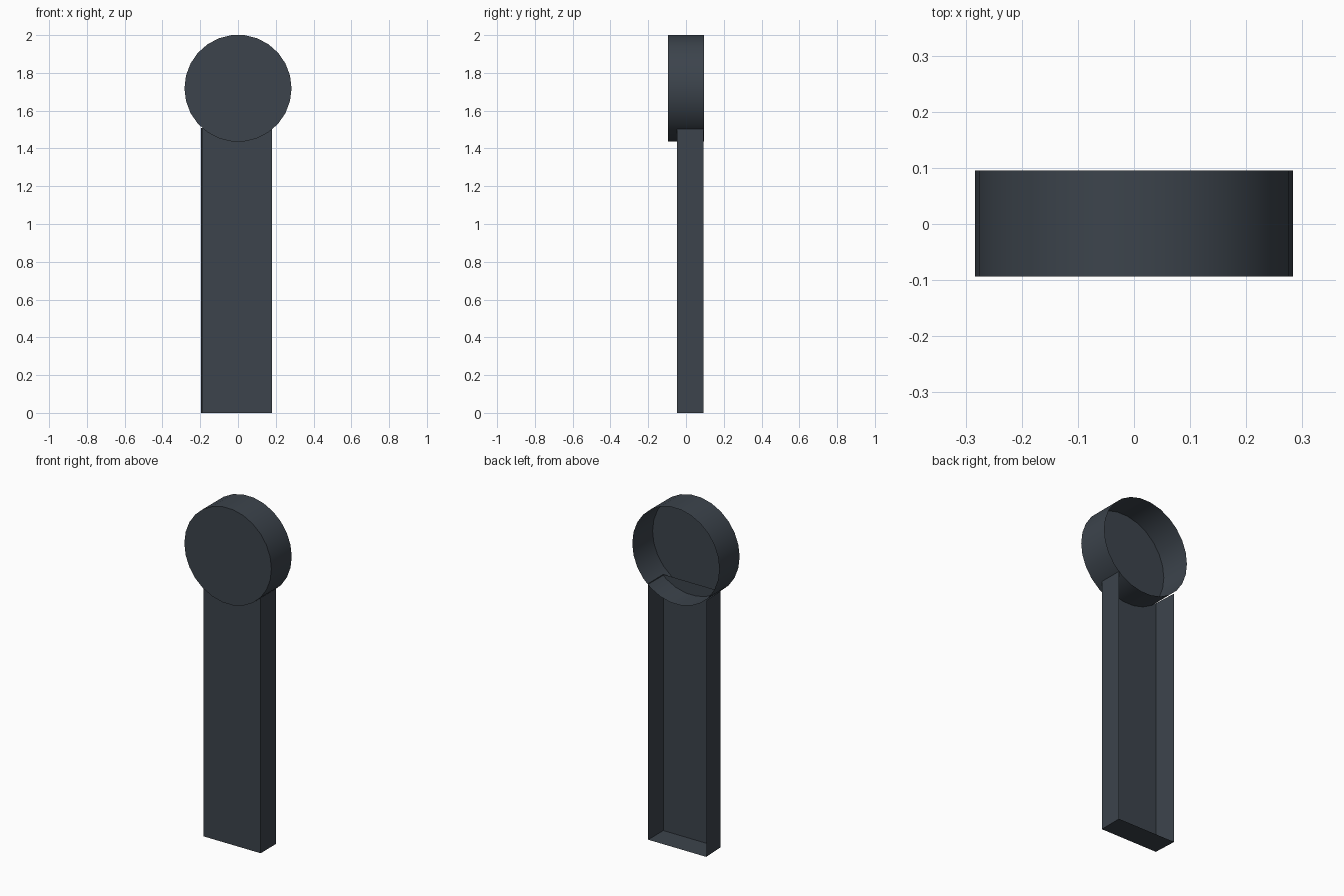
import bpy, bmesh
from math import cos, sin, pi, radians

if "Cube" in bpy.data.objects:
    bpy.data.objects.remove(bpy.data.objects["Cube"])

mat = bpy.data.materials.new("dark_slate")
mat.diffuse_color = (0.045, 0.057, 0.072, 1)
mat.use_nodes = True
mat.node_tree.nodes["Principled BSDF"].inputs["Base Color"].default_value = mat.diffuse_color


def shell(name, profile, y_front, y_back, skip=(), back_profile=None):
    """Open-backed tray: front face plus side walls; skip lists wall indices left open."""
    back_profile = back_profile or profile
    bm = bmesh.new()
    front = [bm.verts.new((x, y_front, z)) for x, z in profile]
    back = [bm.verts.new((x, y_back, z)) for x, z in back_profile]
    bm.faces.new(front)
    n = len(front)
    for i in range(n):
        if i not in skip:
            j = (i + 1) % n
            bm.faces.new((front[j], front[i], back[i], back[j]))
    loose = [v for v in bm.verts if not v.link_faces]
    bmesh.ops.delete(bm, geom=loose, context='VERTS')
    mesh = bpy.data.meshes.new(name)
    bm.to_mesh(mesh)
    bm.free()
    mesh.materials.append(mat)
    obj = bpy.data.objects.new(name, mesh)
    bpy.context.collection.objects.link(obj)
    return obj


# Round head, open at the back
sides, radius, height = 26, 0.2835, 1.7185
circle = [(radius * cos(2 * pi * i / sides), height + radius * sin(2 * pi * i / sides))
          for i in range(sides)]
head = shell("round_head", circle, -0.094, 0.095)
bpy.context.view_layer.objects.active = head
head.select_set(True)
bpy.ops.object.shade_smooth_by_angle(angle=radians(30))

# Long stem, open at the back and top, left wall leaning slightly outward
shell("stem",
      [(-0.19, 0), (0.181, 0), (0.181, 1.508), (-0.19, 1.508)],
      -0.048, 0.093, skip=(2,),
      back_profile=[(-0.197, 0), (0.181, 0), (0.181, 1.508), (-0.197, 1.508)])
